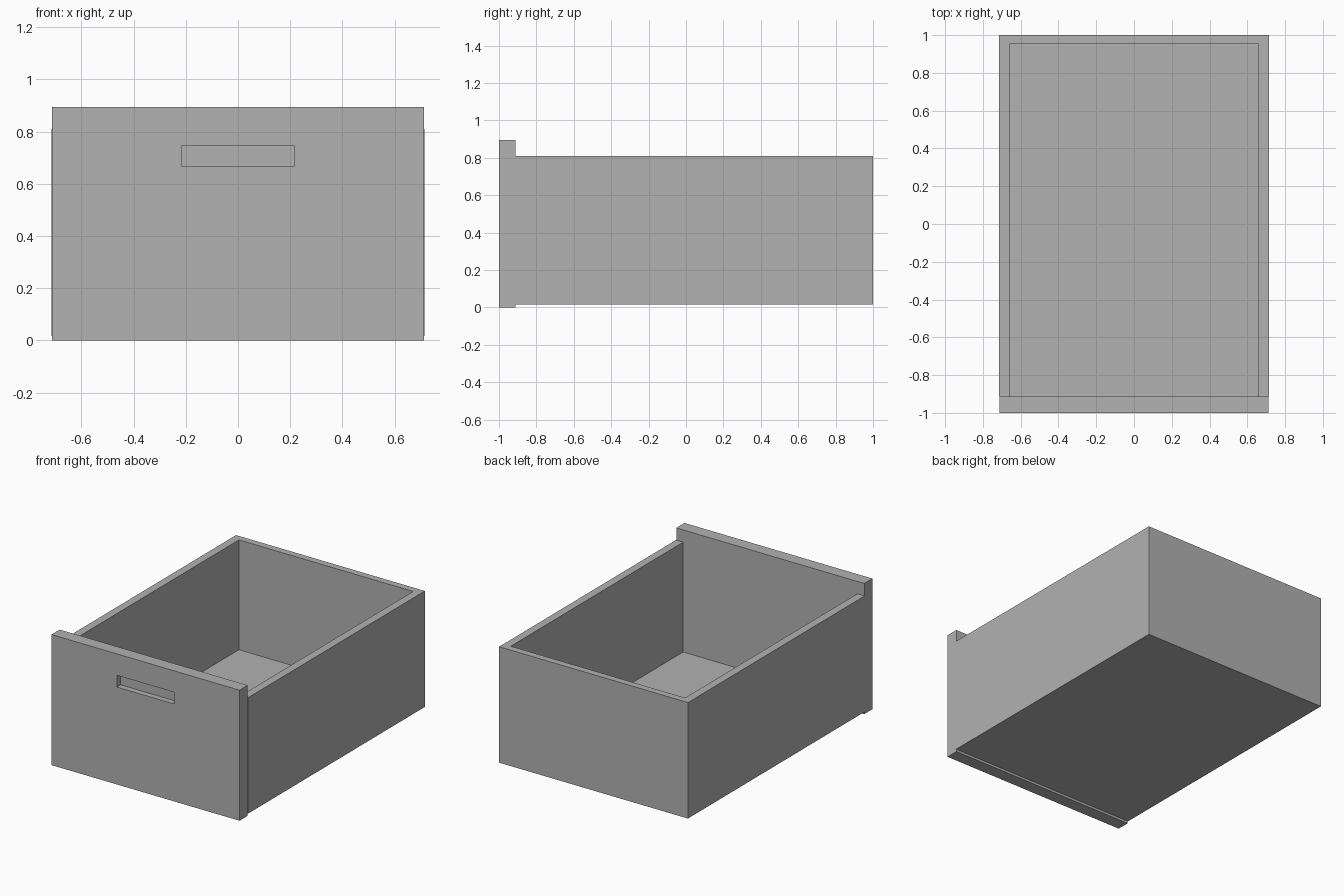
import bpy
import bmesh
from mathutils import Vector

old = bpy.data.objects.get("Cube")
if old:
    bpy.data.objects.remove(old, do_unlink=True)

grey = bpy.data.materials.new("plain_grey")
grey.use_nodes = True
colour = (0.445, 0.445, 0.445, 1)
grey.diffuse_color = colour
grey.node_tree.nodes["Principled BSDF"].inputs["Base Color"].default_value = colour


def box(name, low, high):
    """Axis-aligned box between two corners."""
    low, high = Vector(low), Vector(high)
    bm = bmesh.new()
    bmesh.ops.create_cube(bm, size=1)
    for v in bm.verts:
        v.co = (low + high) / 2 + v.co * (high - low)
    mesh = bpy.data.meshes.new(name)
    bm.to_mesh(mesh)
    bm.free()
    mesh.materials.append(grey)
    obj = bpy.data.objects.new(name, mesh)
    bpy.context.collection.objects.link(obj)
    return obj


def cut(target, cutter):
    """Subtract a hidden cutter from a part."""
    mod = target.modifiers.new("cut", "BOOLEAN")
    mod.operation = "DIFFERENCE"
    mod.solver = "EXACT"
    mod.object = cutter
    cutter.hide_render = True
    cutter.hide_viewport = True


HALF_W, INNER_W = 0.715, 0.66
FRONT_W = 0.712
BASE_Z, FLOOR_Z, RIM_Z = 0.016, 0.058, 0.81
PANEL_Y = -0.912

# Open tray: floor, two sides and back, hollowed from one block
drawer_body = box("drawer_body", (-HALF_W, PANEL_Y, BASE_Z), (HALF_W, 1, RIM_Z))
hollow = box("hollow_cutter", (-INNER_W, PANEL_Y - 0.1, FLOOR_Z), (INNER_W, 0.953, RIM_Z + 0.1))
cut(drawer_body, hollow)

# Taller front panel with a shallow grip recess
front_panel = box("front_panel", (-FRONT_W, -1, 0), (FRONT_W, PANEL_Y, 0.894))
grip = box("grip_cutter", (-0.216, -1.1, 0.667), (0.216, -0.96, 0.747))
cut(front_panel, grip)
